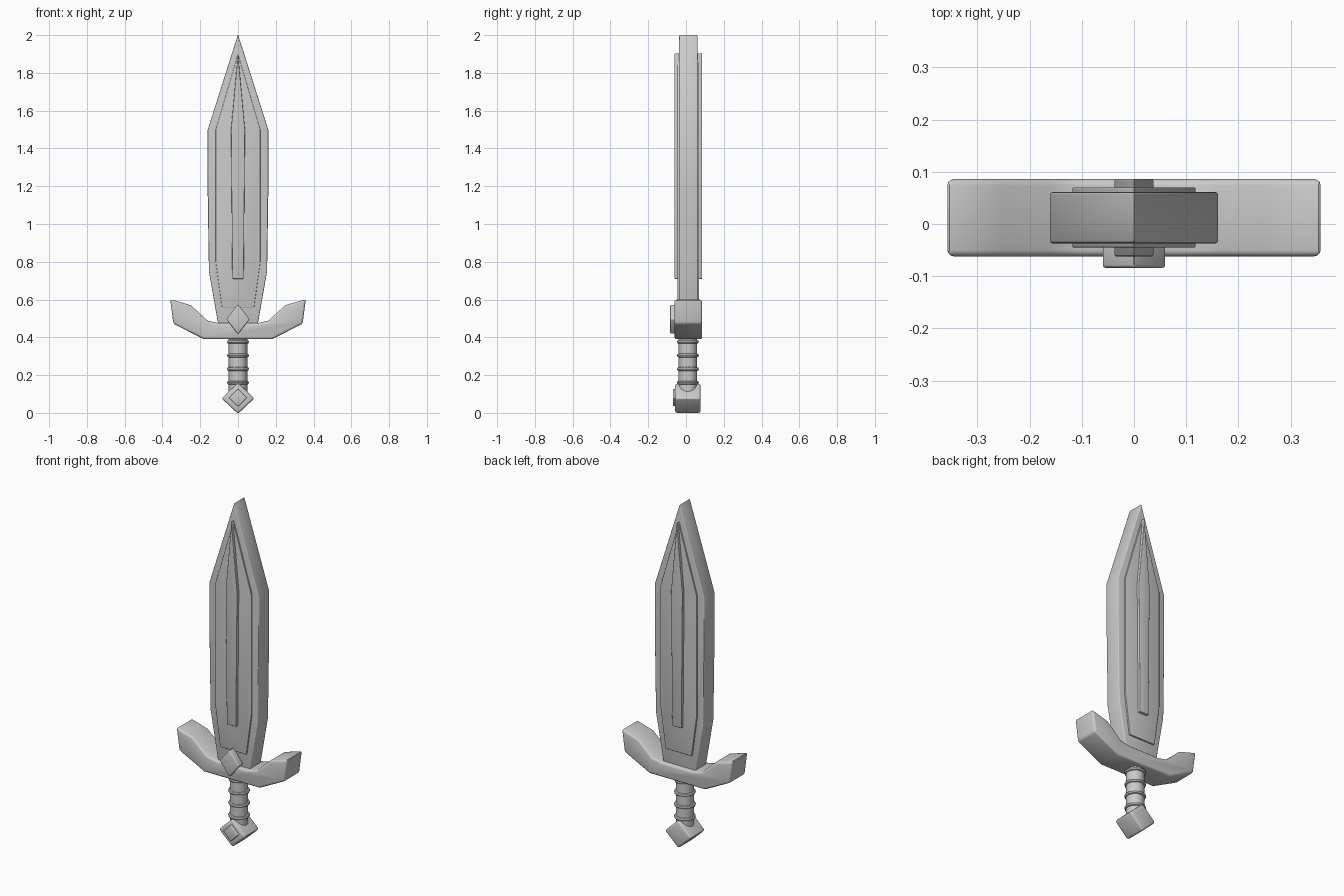
import bpy, math

if "Cube" in bpy.data.objects:
    bpy.data.objects.remove(bpy.data.objects["Cube"])


def finish(ob, name, bevel=0):
    ob.name = name
    bpy.ops.object.select_all(action='DESELECT')
    ob.select_set(True)
    bpy.context.view_layer.objects.active = ob
    if bevel:
        mod = ob.modifiers.new("Bevel", 'BEVEL')
        mod.width = bevel
        mod.segments = 3
        mod.limit_method = 'ANGLE'
        mod.angle_limit = math.radians(50)
        bpy.ops.object.modifier_apply(modifier=mod.name)
    bpy.ops.object.shade_smooth_by_angle(angle=math.radians(30))


def slab(name, half, y0, y1, bevel):
    """Extrude a profile along y; half lists the x >= 0 side from top to bottom."""
    outline = half + [(-x, z) for x, z in reversed(half) if x > 0]
    n = len(outline)
    verts = [(x, y, z) for y in (y0, y1) for x, z in outline]
    faces = [tuple(reversed(range(n))), tuple(range(n, 2 * n))]
    faces += [(i, (i + 1) % n, n + (i + 1) % n, n + i) for i in range(n)]
    me = bpy.data.meshes.new(name)
    me.from_pydata(verts, [], faces)
    # consistent outward normals
    import bmesh
    bm = bmesh.new()
    bm.from_mesh(me)
    bmesh.ops.recalc_face_normals(bm, faces=bm.faces)
    bm.to_mesh(me)
    bm.free()
    ob = bpy.data.objects.new(name, me)
    bpy.context.collection.objects.link(ob)
    finish(ob, name, bevel)


def diamond(name, z, w, h, y0, y1, bevel):
    slab(name, [(0, z + h), (w, z), (0, z - h)], y0, y1, bevel)


# Blade with two stepped layers showing on both faces
slab("blade", [(0, 2.004), (0.161, 1.497), (0.161, 1.2), (0.154, 0.75), (0.098, 0.43)],
     -0.037, 0.061, 0.005)
slab("blade_panel", [(0, 1.9), (0.118, 1.5), (0.118, 0.8), (0.085, 0.555)],
     -0.045, 0.070, 0.003)
slab("blade_ridge", [(0, 1.905), (0.037, 1.5), (0.030, 0.71)],
     -0.062, 0.086, 0.003)

# Upswept crossguard
slab("guard", [(0.10, 0.475), (0.16, 0.488), (0.25, 0.57), (0.359, 0.602),
               (0.342, 0.472), (0.18, 0.39)], -0.062, 0.086, 0.012)
diamond("guard_gem", 0.496, 0.062, 0.079, -0.084, -0.04, 0.006)

# Grip with raised rings
bpy.ops.mesh.primitive_cylinder_add(vertices=16, radius=0.049, depth=0.32,
                                    location=(0, 0.01, 0.26))
finish(bpy.context.object, "grip")
for i in range(4):
    bpy.ops.mesh.primitive_torus_add(major_radius=0.048, minor_radius=0.010,
                                     major_segments=24, minor_segments=8,
                                     location=(0, 0.01, 0.16 + i * 0.072))
    finish(bpy.context.object, f"grip_ring_{i + 1}")

# Diamond pommel with a front gem
diamond("pommel", 0.077, 0.087, 0.082, -0.058, 0.077, 0.012)
diamond("pommel_gem", 0.081, 0.048, 0.048, -0.070, -0.04, 0.005)
